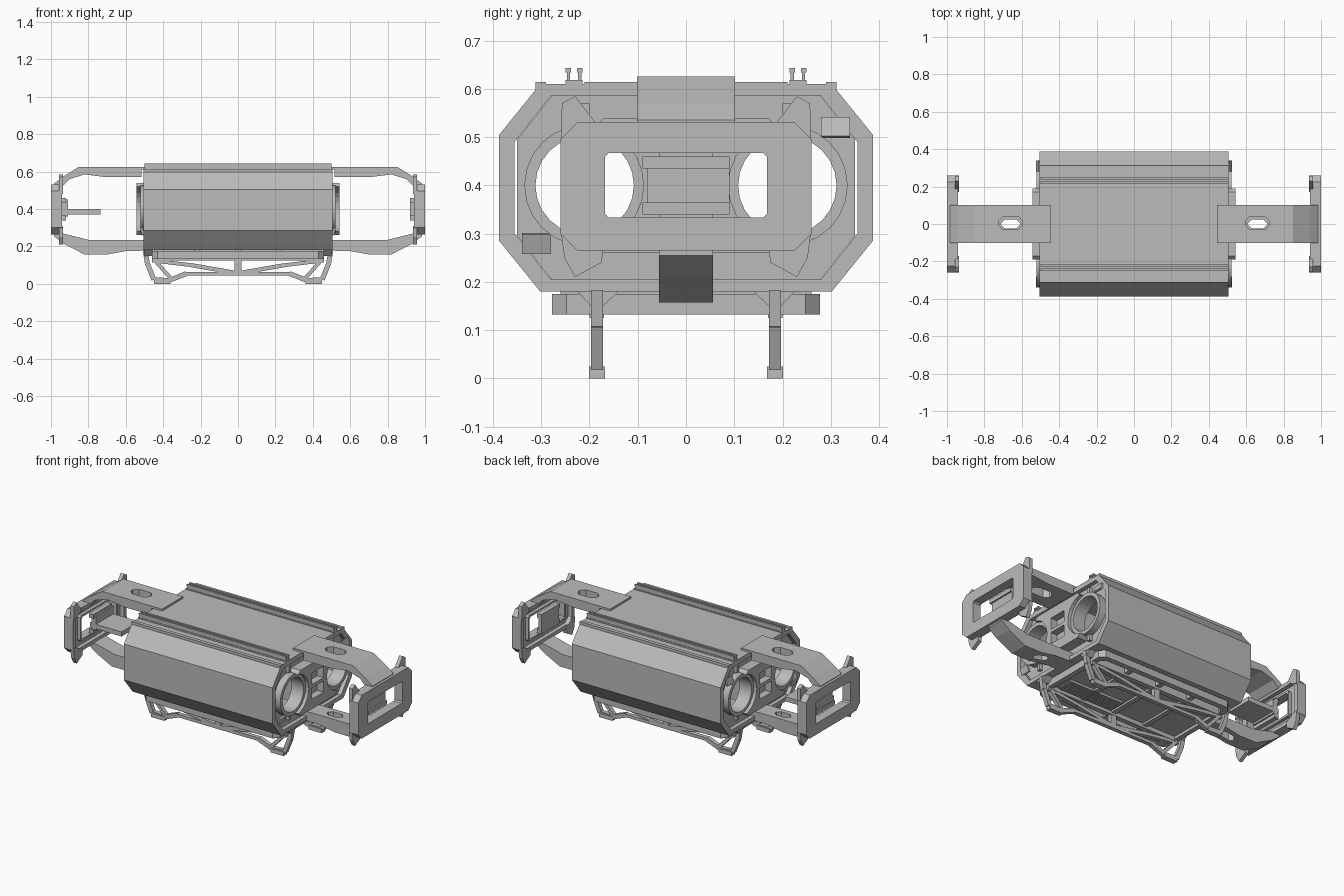
import bpy, bmesh, math
from mathutils import Vector

if "Cube" in bpy.data.objects:
    bpy.data.objects.remove(bpy.data.objects["Cube"])

grey = bpy.data.materials.new("mid_grey")
grey.use_nodes = True
COLOUR = (0.5, 0.5, 0.5, 1)
grey.diffuse_color = COLOUR
grey.node_tree.nodes["Principled BSDF"].inputs["Base Color"].default_value = COLOUR


def place(axis, u, v, w):
    return {"x": (w, u, v), "y": (u, w, v), "z": (u, v, w)}[axis]


def finish(name, bm):
    bmesh.ops.recalc_face_normals(bm, faces=bm.faces)
    mesh = bpy.data.meshes.new(name)
    bm.to_mesh(mesh)
    bm.free()
    mesh.materials.append(grey)
    ob = bpy.data.objects.new(name, mesh)
    bpy.context.collection.objects.link(ob)
    return ob


def prism(name, axis, pts, a, b):
    """Extrude a flat outline along an axis from a to b."""
    bm = bmesh.new()
    lo, hi = [[bm.verts.new(place(axis, u, v, w)) for u, v in pts] for w in (a, b)]
    bm.faces.new(lo)
    bm.faces.new(hi)
    for i in range(len(pts)):
        j = (i + 1) % len(pts)
        bm.faces.new((lo[i], lo[j], hi[j], hi[i]))
    return finish(name, bm)


def ring(name, axis, outer, inner, a, b):
    """Extrude the band between two outlines of equal point count."""
    bm = bmesh.new()
    loops = [[bm.verts.new(place(axis, u, v, w)) for u, v in pts]
             for pts, w in ((outer, a), (outer, b), (inner, b), (inner, a))]
    for k in range(4):
        p, q = loops[k], loops[(k + 1) % 4]
        for i in range(len(outer)):
            j = (i + 1) % len(outer)
            bm.faces.new((p[i], p[j], q[j], q[i]))
    return finish(name, bm)


def rect(u0, u1, v0, v1):
    return [(u0, v0), (u1, v0), (u1, v1), (u0, v1)]


def octagon(cu, cv, hu, hv, cu_cut, cv_cut):
    q = [(hu, hv - cv_cut), (hu - cu_cut, hv)]
    q += [(-u, v) for u, v in reversed(q)]
    q += [(-u, -v) for u, v in q]
    return [(cu + u, cv + v) for u, v in q]


def circle(cu, cv, r, n=24):
    return [(cu + r * math.cos(math.tau * i / n), cv + r * math.sin(math.tau * i / n))
            for i in range(n)]


def box(name, x, y, z):
    return prism(name, "z", rect(*x, *y), *z)


def strut(name, p, q, width, a, b):
    """Straight bar between two (x, z) points."""
    p, q = Vector(p), Vector(q)
    n = (q - p).normalized().orthogonal() * width / 2
    return prism(name, "y", [p + n, q + n, q - n, p - n], a, b)


def cut(ob, *cutters):
    for c in cutters:
        mod = ob.modifiers.new("cut", "BOOLEAN")
        mod.operation, mod.solver, mod.object = "DIFFERENCE", "EXACT", c
    deps = bpy.context.evaluated_depsgraph_get()
    mesh = bpy.data.meshes.new_from_object(ob.evaluated_get(deps))
    ob.modifiers.clear()
    ob.data = mesh
    for c in cutters:
        bpy.data.objects.remove(c)
    return ob


def smooth(ob, angle=30):
    bpy.ops.object.select_all(action="DESELECT")
    ob.select_set(True)
    bpy.context.view_layer.objects.active = ob
    bpy.ops.object.shade_smooth_by_angle(angle=math.radians(angle))


def span(s, a, b):
    return tuple(sorted((s * a, s * b)))


# Hollow eight-sided body with raised end rims
shell = octagon(0, 0.395, 0.387, 0.215, 0.085, 0.105)
inner = octagon(0, 0.395, 0.355, 0.19, 0.075, 0.095)
ring("body_shell", "x", shell, inner, -0.505, 0.505)
box("top_plate", (-0.505, 0.505), (-0.21, 0.21), (0.60, 0.614))
box("inner_core", (-0.46, 0.46), (-0.095, 0.095), (0.29, 0.5))

for s, side in ((-1, "right"), (1, "left")):
    # End plates, lamp rings and centre panel
    plate = prism(side + "_end_plate", "x", octagon(0, 0.395, 0.35, 0.195, 0.075, 0.095),
                  *span(s, 0.455, 0.48))
    panel = prism(side + "_centre_panel", "x", octagon(0, 0.4, 0.21, 0.14, 0.04, 0.04),
                  *span(s, 0.475, 0.543))
    holes = [prism("cutter", "x", circle(e * 0.21, 0.4, 0.104), *span(s, 0.4, 0.6))
             for e in (-1, 1)]
    cut(plate, *holes)
    holes = [prism("cutter", "x", circle(e * 0.21, 0.4, 0.122), *span(s, 0.4, 0.6))
             for e in (-1, 1)]
    holes += [prism("cutter", "x", rect(-0.055, 0.055, z, z + 0.07), *span(s, 0.5, 0.6))
              for z in (0.32, 0.41)]
    cut(panel, *holes)
    for e in (-1, 1):
        smooth(ring(side + "_lamp_ring", "x", circle(e * 0.21, 0.4, 0.125),
                    circle(e * 0.21, 0.4, 0.102), *span(s, 0.44, 0.522)))
        for z in (0.24, 0.53):
            box(side + "_end_rib", span(s, 0.47, 0.5), span(e, 0.2, 0.22), (z, z + 0.04))
        strut(side + "_rim_clip", (s * 0.505, 0.26 if e < 0 else 0.54),
              (s * 0.518, 0.3 if e < 0 else 0.5), 0.012, *span(e, 0.28, 0.34))

    # Upper strap with an oblong slot
    top = [(0.445, 0.612), (0.445, 0.626), (0.85, 0.626), (0.94, 0.57), (0.985, 0.535),
           (0.985, 0.505), (0.935, 0.525), (0.9, 0.56), (0.82, 0.585), (0.7, 0.57),
           (0.515, 0.57), (0.515, 0.612)]
    strap = prism(side + "_upper_strap", "y", [(s * x, z) for x, z in top], -0.102, 0.102)
    cut(strap, prism("cutter", "z", octagon(s * 0.66, 0.005, 0.065, 0.035, 0.025, 0.025), 0.5, 0.7))

    # Lower strap, narrower
    low = [(0.48, 0.235), (0.8, 0.235), (0.94, 0.27), (0.985, 0.29), (0.985, 0.255),
           (0.93, 0.213), (0.82, 0.157), (0.7, 0.157), (0.6, 0.175), (0.48, 0.178)]
    strap = prism(side + "_lower_strap", "y", [(s * x, z) for x, z in low], -0.056, 0.056)
    cut(strap, prism("cutter", "z", octagon(s * 0.66, 0, 0.05, 0.025, 0.02, 0.02), 0.1, 0.3))

    # End bracket frame with corner horns
    outer = octagon(0, 0.398, 0.26, 0.133, 0.035, 0.035)
    window = octagon(0, 0.4, 0.168, 0.067, 0.008, 0.008)
    ring(side + "_bracket_frame", "x", outer, window, *span(s, 0.965, 1.0))
    ring(side + "_bracket_rim", "x", outer, octagon(0, 0.398, 0.235, 0.11, 0.03, 0.03),
         *span(s, 0.94, 0.97))
    ring(side + "_window_lip", "x", octagon(0, 0.4, 0.18, 0.08, 0.01, 0.01), window,
         *span(s, 0.945, 0.97))
    for e in (-1, 1):
        for up, horn in ((True, [(0.18, 0.52), (0.23, 0.585), (0.257, 0.57), (0.26, 0.48), (0.235, 0.49)]),
                         (False, [(0.17, 0.275), (0.175, 0.24), (0.23, 0.21), (0.252, 0.25),
                                  (0.26, 0.31), (0.235, 0.31)])):
            prism(side + ("_upper" if up else "_lower") + "_horn", "x",
                  [(e * y, z) for y, z in horn], *span(s, 0.935, 0.958))
    box(side + "_bracket_tab", span(s, 0.92, 0.95), (-0.09, 0.09), (0.435, 0.46))
    box(side + "_bracket_foot", span(s, 0.92, 0.95), (-0.09, 0.09), (0.34, 0.365))

# Inward shelf on the right bracket
box("right_shelf", (-0.95, -0.735), (-0.08, 0.09), (0.372, 0.4))
box("right_shelf_post", (-0.94, -0.91), (-0.08, 0.09), (0.36, 0.45))
box("left_bracket_block", (0.92, 0.94), (-0.08, 0.09), (0.36, 0.44))

for e, side in ((-1, "front"), (1, "back")):
    # Top rails: open channels with inward lips
    y = e * 0.232
    box(side + "_rail_base", (-0.505, 0.505), (y - 0.018, y + 0.018), (0.608, 0.618))
    for d in (-1, 1):
        box(side + "_rail_wall", (-0.5, 0.5), span(1, y + d * 0.008, y + d * 0.015), (0.615, 0.642))
        box(side + "_rail_lip", (-0.5, 0.5), span(1, y + d * 0.006, y + d * 0.018), (0.634, 0.643))
    box(side + "_edge_bead", (-0.505, 0.505), span(e, 0.29, 0.312), (0.59, 0.614))

    # Skid legs with feet, lower bar and braces
    leg = span(e, 0.172, 0.197)
    for s in (-1, 1):
        path = [(0.497, 0.185), (0.485, 0.11), (0.45, 0.022), (0.37, 0.018), (0.275, 0.055)]
        for p, q in zip(path, path[1:]):
            strut(side + "_leg", (s * p[0], p[1]), (s * q[0], q[1]), 0.026, *leg)
        box(side + "_foot", span(s, 0.36, 0.45), span(e, 0.168, 0.201), (0, 0.025))
        strut(side + "_leg_brace", (s * 0.44, 0.12), (s * 0.355, 0.025), 0.02, *leg)
        strut(side + "_upper_brace", (s * 0.46, 0.125), (s * 0.25, 0.1), 0.02, *leg)
        strut(side + "_inner_brace", (s * 0.25, 0.1), (s * 0.02, 0.06), 0.022, *leg)
        prism(side + "_leg_gusset", "x", [(e * 0.14, 0.18), (e * 0.225, 0.18),
              (e * 0.197, 0.15), (e * 0.172, 0.15)], *span(s, 0.455, 0.5))
    box(side + "_lower_bar", (-0.28, 0.28), leg, (0.045, 0.064))
    box(side + "_centre_post", (-0.02, 0.02), leg, (0.06, 0.14))

# Underbody tray: frame, beams, panels and slats
ring("tray_frame", "z", octagon(0, 0, 0.46, 0.278, 0.03, 0.03),
     octagon(0, 0, 0.43, 0.245, 0.03, 0.03), 0.133, 0.175)
for y in (-0.185, 0.185):
    box("tray_beam", (-0.45, 0.45), (y - 0.015, y + 0.015), (0.125, 0.18))
for x in (-0.22, 0, 0.22):
    box("tray_cross_beam", (x - 0.015, x + 0.015), (-0.26, 0.26), (0.138, 0.18))
box("tray_panel", (-0.44, 0.44), (-0.18, 0.18), (0.15, 0.162))
for i in range(9):
    y = -0.155 + i * 0.012
    box("tray_slat", (0.03, 0.4), (y - 0.003, y + 0.003), (0.136, 0.152))
